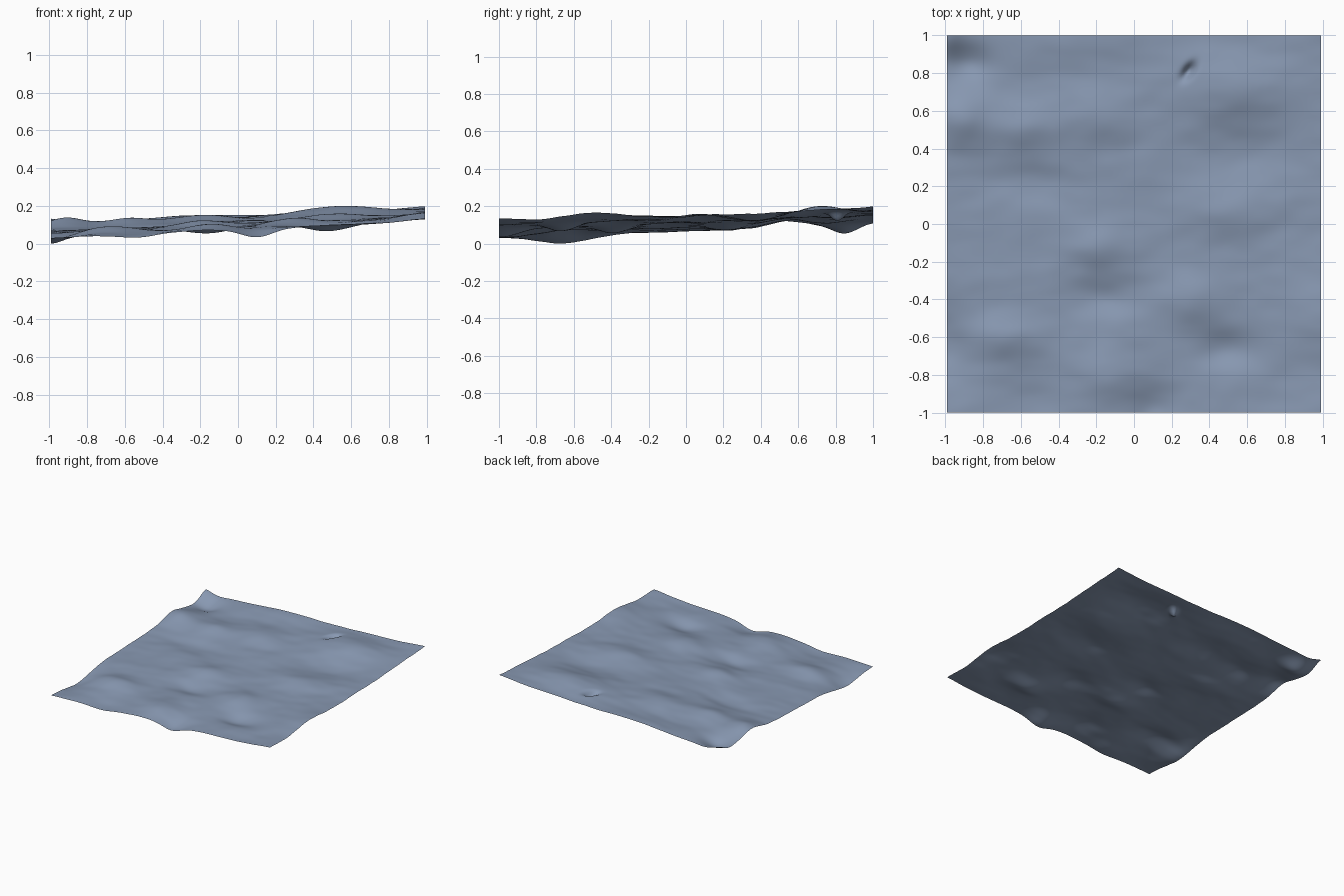
import bpy
import bmesh
import math
from mathutils import Vector, noise

default_cube = bpy.data.objects.get("Cube")
if default_cube:
    bpy.data.objects.remove(default_cube, do_unlink=True)

CELLS = 150
HALF_WIDTH = 0.99

# Hills and hollows: x, y, height, radius along x, radius along y
SWELLS = [
    (.5, .72, .045, .3, .17), (-.2, .56, .035, .2, .14),
    (-.58, .52, .035, .17, .12), (-.92, .55, .05, .14, .13),
    (-.55, .22, -.02, .25, .1), (.6, .38, -.025, .25, .13),
    (-.2, -.12, .025, .15, .1), (-.15, -.38, -.03, .2, .1),
    (.5, .05, .025, .2, .13), (.3, -.4, .03, .15, .12),
    (.48, -.67, -.04, .16, .1), (1, -.5, .03, .18, .22),
    (-.7, -.6, .035, .18, .1), (-1, -.65, -.045, .13, .2),
    (-.55, -.95, -.02, .14, .13), (-.15, -.8, .03, .14, .14),
    (.1, -.98, -.045, .12, .14), (-.87, .85, -.045, .12, .1),
    (-1, 1, .035, .08, .1), (1, 1, .015, .2, .2),
    (-.3, 1, .02, .4, .15), (1, -1, .015, .15, .12),
]


def swell(x, y, cx, cy, height, rx, ry):
    return height * math.exp(-((x - cx) / rx) ** 2 - ((y - cy) / ry) ** 2)


def sheet_height(x, y):
    height = .113 + .043 * x + .033 * y
    height += sum(swell(x, y, *bump) for bump in SWELLS)
    # Fine irregular ripples, stretched sideways
    height += .006 * noise.noise(Vector((x * 3, y * 5, 2)))
    height += .003 * noise.noise(Vector((x * 7, y * 11, 5)))
    # Small steep slanted dimple
    along = (x - .29) * .6 + (y - .81) * .8
    across = (x - .29) * .8 - (y - .81) * .6
    return height - .05 * math.exp(-(along / .05) ** 2 - (across / .025) ** 2)


# One flat colour for the sheet
material = bpy.data.materials.new("slate_blue")
material.use_nodes = True
colour = (.25, .32, .45, 1)
material.diffuse_color = colour
shader = material.node_tree.nodes["Principled BSDF"]
shader.inputs["Base Color"].default_value = colour
shader.inputs["Roughness"].default_value = .8

# Rippled open sheet
bm = bmesh.new()
bmesh.ops.create_grid(bm, x_segments=CELLS, y_segments=CELLS, size=1)
for vert in bm.verts:
    vert.co.x *= HALF_WIDTH
    vert.co.z = sheet_height(vert.co.x, vert.co.y)
lowest = min(vert.co.z for vert in bm.verts)
for vert in bm.verts:
    vert.co.z -= lowest
for face in bm.faces:
    face.smooth = True
mesh = bpy.data.meshes.new("rippled_sheet")
bm.to_mesh(mesh)
bm.free()
mesh.materials.append(material)
sheet = bpy.data.objects.new("rippled_sheet", mesh)
bpy.context.collection.objects.link(sheet)
